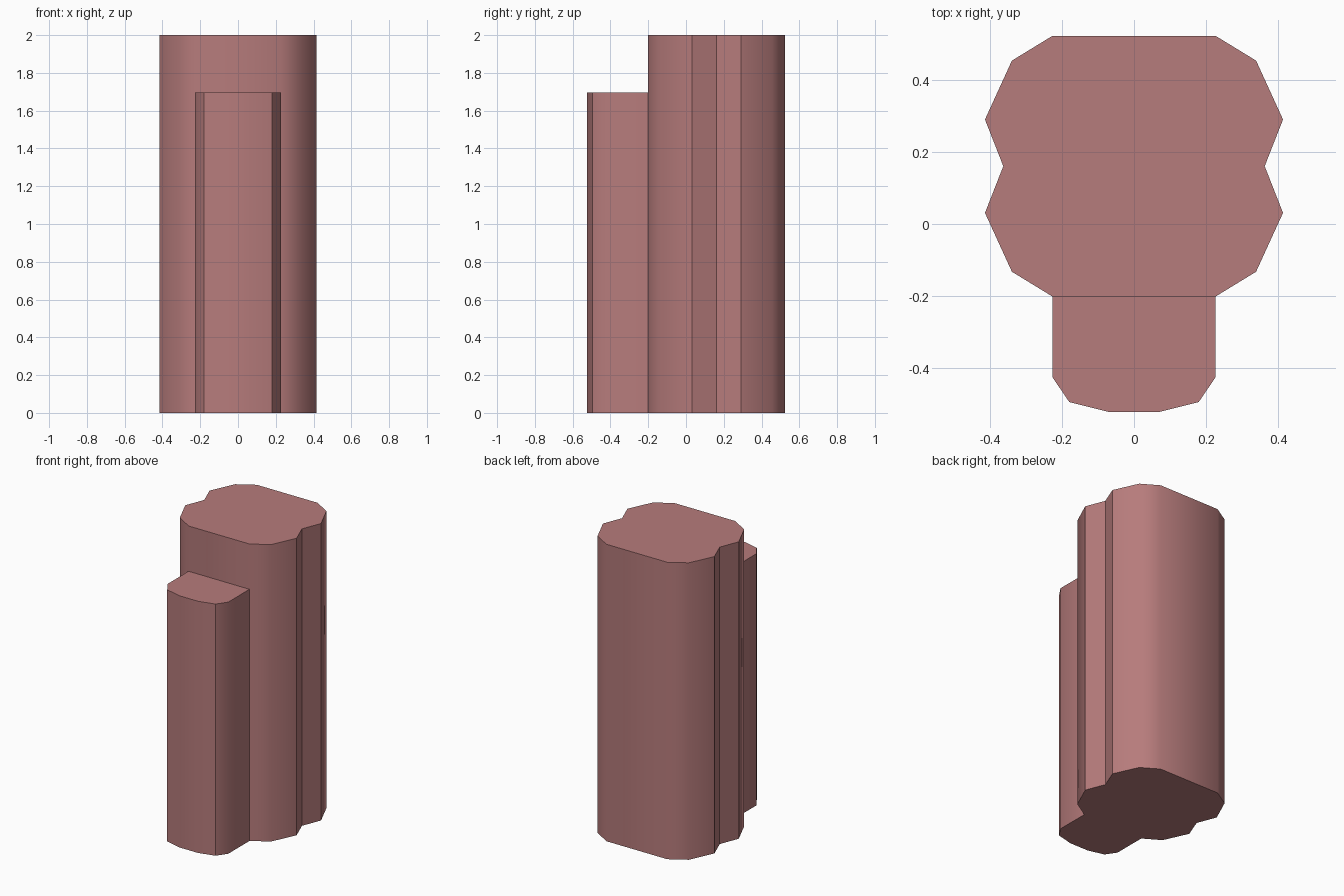
import bpy, bmesh, math

if "Cube" in bpy.data.objects:
    bpy.data.objects.remove(bpy.data.objects["Cube"])

mat = bpy.data.materials.new("dusty_red")
mat.diffuse_color = (0.47, 0.2, 0.2, 1)
mat.use_nodes = True
mat.node_tree.nodes["Principled BSDF"].inputs["Base Color"].default_value = mat.diffuse_color


def prism(name, half_profile, height):
    """Mirror the right half of a plan outline across x = 0 and extrude it up."""
    outline = half_profile + [(-x, y) for x, y in reversed(half_profile)]
    bm = bmesh.new()
    base = bm.faces.new([bm.verts.new((x, y, 0)) for x, y in outline])
    top = bmesh.ops.extrude_face_region(bm, geom=[base], use_keep_orig=True)
    moved = [g for g in top["geom"] if isinstance(g, bmesh.types.BMVert)]
    bmesh.ops.translate(bm, verts=moved, vec=(0, 0, height))
    bmesh.ops.recalc_face_normals(bm, faces=bm.faces)
    mesh = bpy.data.meshes.new(name)
    bm.to_mesh(mesh)
    bm.free()
    mesh.materials.append(mat)
    obj = bpy.data.objects.new(name, mesh)
    bpy.context.collection.objects.link(obj)
    bpy.ops.object.select_all(action='DESELECT')
    obj.select_set(True)
    bpy.context.view_layer.objects.active = obj
    bpy.ops.object.shade_smooth_by_angle(angle=math.radians(38))
    return obj


# Tall rear tower with a V notch down each side
prism("tower", [(0.227, -0.202), (0.34, -0.133), (0.415, 0.031), (0.364, 0.161),
                (0.415, 0.291), (0.34, 0.455), (0.227, 0.524)], 2.0)

# Shorter front block with a faceted, bowed front
prism("front_block", [(0.068, -0.524), (0.18, -0.496), (0.227, -0.427),
                      (0.227, -0.202)], 1.695)
